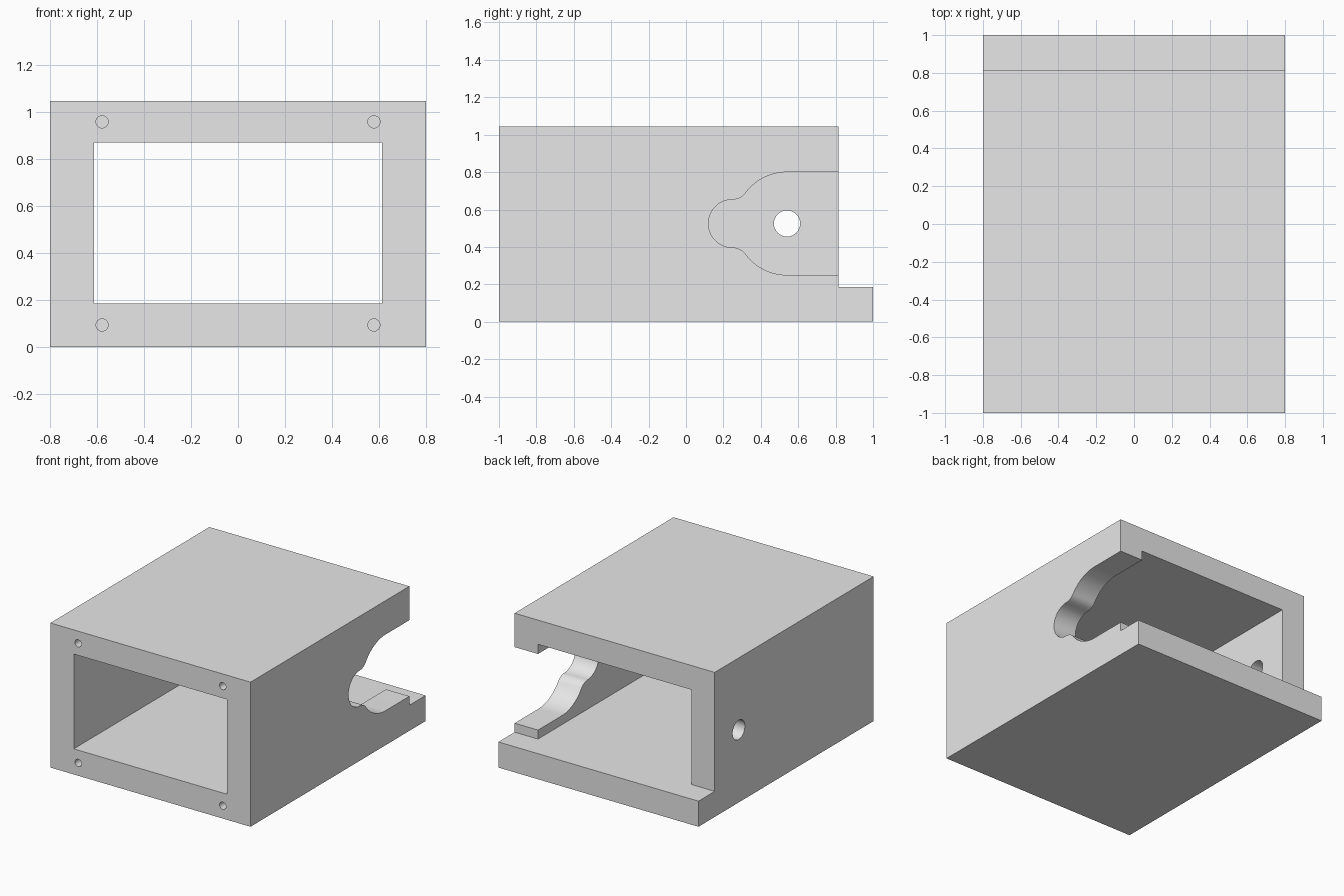
import bpy, bmesh
from math import sin, cos, atan2, pi
from mathutils import Vector

cube = bpy.data.objects.get("Cube")
if cube:
    bpy.data.objects.remove(cube, do_unlink=True)

grey = bpy.data.materials.new("light grey")
grey.use_nodes = True
grey.diffuse_color = (0.8, 0.8, 0.8, 1)
grey.node_tree.nodes["Principled BSDF"].inputs["Base Color"].default_value = (0.8, 0.8, 0.8, 1)

HALF_W, HEIGHT, WALL_END, FLOOR = 0.8, 1.045, 0.815, 0.185
INNER_W, CEILING = 0.613, 0.87


def prism(name, outline, start, sweep):
    """Extrude a closed outline of 3D points along a vector."""
    bm = bmesh.new()
    face = bm.faces.new([bm.verts.new(Vector(p) + Vector(start)) for p in outline])
    ext = bmesh.ops.extrude_face_region(bm, geom=[face])
    moved = [v for v in ext["geom"] if isinstance(v, bmesh.types.BMVert)]
    bmesh.ops.translate(bm, verts=moved, vec=sweep)
    bmesh.ops.recalc_face_normals(bm, faces=bm.faces)
    mesh = bpy.data.meshes.new(name)
    bm.to_mesh(mesh)
    bm.free()
    mesh.materials.append(grey)
    obj = bpy.data.objects.new(name, mesh)
    bpy.context.collection.objects.link(obj)
    return obj


def arc(cx, cy, r, a0, a1, n):
    return [(cx + r * cos(a0 + (a1 - a0) * i / n), cy + r * sin(a0 + (a1 - a0) * i / n))
            for i in range(n + 1)]


def side(points):
    return [(0, y, z) for y, z in points]


# Body: side profile with a floor lip at the back
housing = prism("housing", side([(-1, 0), (1, 0), (1, FLOOR), (WALL_END, FLOOR),
                                 (WALL_END, HEIGHT), (-1, HEIGHT)]),
                (-HALF_W, 0, 0), (2 * HALF_W, 0, 0))

# Rectangular cavity running front to back
cutters = [prism("cavity_cutter", [(-INNER_W, 0, FLOOR), (INNER_W, 0, FLOOR),
                                   (INNER_W, 0, CEILING), (-INNER_W, 0, CEILING)],
                 (0, -1.2, 0), (0, 2.4, 0))]

# Keyhole notch in the left wall: large arc, blend arc, small arc, mirrored
MID, BIG_Y, BIG_R, TIP_Y, TIP_R = 0.525, 0.54, 0.275, 0.248, 0.128
gap = BIG_Y - TIP_Y
blend = (gap ** 2 + TIP_R ** 2 - BIG_R ** 2) / (2 * (BIG_R - TIP_R))
lift = TIP_R + blend
meet = atan2(lift, -gap)
upper = [(1.2, BIG_R)] + arc(BIG_Y, 0, BIG_R, pi / 2, meet, 16)
upper += arc(TIP_Y, lift, blend, meet - pi, -pi / 2, 10)[1:]
upper += arc(TIP_Y, 0, TIP_R, pi / 2, pi, 16)[1:]
lower = [(y, -z) for y, z in reversed(upper[:-1])]
cutters.append(prism("notch_cutter", side([(y, z + MID) for y, z in upper + lower]),
                     (0.3, 0, 0), (0.7, 0, 0)))

# Round hole through the right wall
cutters.append(prism("side_hole_cutter", side(arc(BIG_Y, MID, 0.07, 0, 2 * pi, 48)[:-1]),
                     (-1, 0, 0), (0.7, 0, 0)))

# Four blind screw holes in the front frame
for x in (-0.578, 0.578):
    for z in (0.093, 0.957):
        ring = [(px, 0, pz) for px, pz in arc(x, z, 0.026, 0, 2 * pi, 24)[:-1]]
        cutters.append(prism("screw_hole_cutter", ring, (0, -1.1, 0), (0, 0.3, 0)))

# Cut the body and keep the finished mesh
for cutter in cutters:
    cutter.hide_render = True
    mod = housing.modifiers.new(cutter.name, "BOOLEAN")
    mod.operation = "DIFFERENCE"
    mod.solver = "EXACT"
    mod.object = cutter
bpy.context.view_layer.update()
result = bpy.data.meshes.new_from_object(
    housing.evaluated_get(bpy.context.evaluated_depsgraph_get()))
housing.modifiers.clear()
housing.data = result
for cutter in cutters:
    bpy.data.objects.remove(cutter, do_unlink=True)

# Smooth the round walls, keep the corners sharp
for obj in bpy.context.selected_objects:
    obj.select_set(False)
housing.select_set(True)
bpy.context.view_layer.objects.active = housing
bpy.ops.object.shade_smooth_by_angle()
